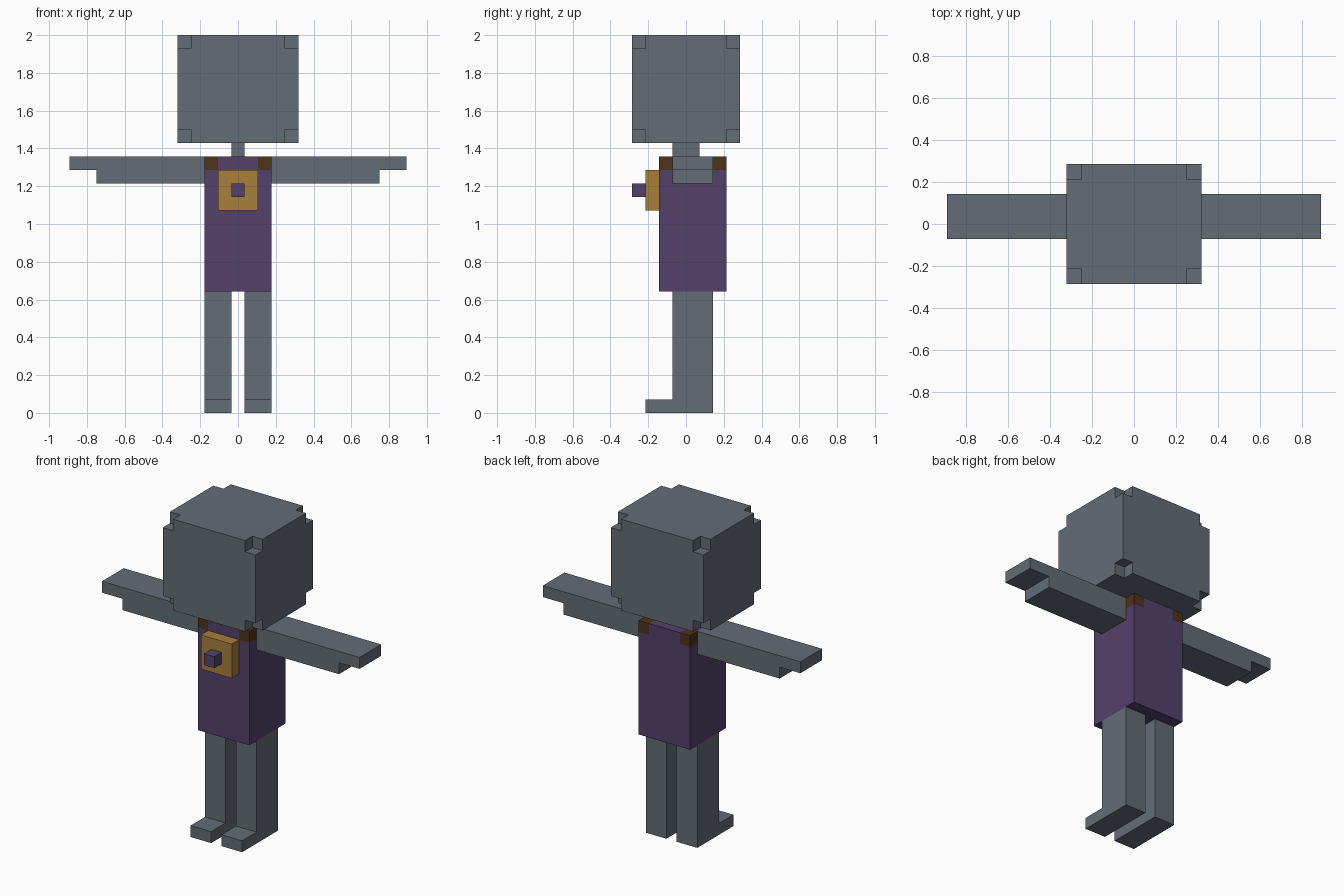
import bpy
import bmesh
import math

cube = bpy.data.objects.get("Cube")
if cube:
    bpy.data.objects.remove(cube, do_unlink=True)

U = 2 / 28  # size of one block; all coordinates below are in blocks


def linear(c):
    c /= 255
    return c / 12.92 if c <= 0.04045 else ((c + 0.055) / 1.055) ** 2.4


def make_material(name, rgb):
    colour = (*[linear(c) for c in rgb], 1)
    mat = bpy.data.materials.new(name)
    mat.use_nodes = True
    mat.diffuse_color = colour
    bsdf = next(n for n in mat.node_tree.nodes if n.type == 'BSDF_PRINCIPLED')
    bsdf.inputs["Base Color"].default_value = colour
    return mat


grey = make_material("slate grey", (100, 108, 117))
purple = make_material("dark purple", (83, 65, 106))
gold = make_material("ochre gold", (167, 126, 59))
brown = make_material("dark brown", (78, 50, 28))


def blocks(name, xs, ys, zs, mats, rule=lambda i, j, k: 0, side=1):
    """Skin a grid of cells cut at xs, ys, zs.
    rule gives each cell's material index, or None for an empty cell."""
    cuts = (xs, ys, zs)
    size = [len(c) - 1 for c in cuts]

    def cell(p):
        if all(0 <= p[a] < size[a] for a in range(3)):
            return rule(*p)
        return None

    bm = bmesh.new()
    for i in range(size[0]):
        for j in range(size[1]):
            for k in range(size[2]):
                p = (i, j, k)
                mat = cell(p)
                if mat is None:
                    continue
                for axis in range(3):
                    b, c = (axis + 1) % 3, (axis + 2) % 3
                    for step in (0, 1):
                        n = list(p)
                        n[axis] += 2 * step - 1
                        if cell(n) is not None:
                            continue
                        corners = []
                        for db, dc in ((0, 0), (1, 0), (1, 1), (0, 1)):
                            q = list(p)
                            q[axis] += step
                            q[b] += db
                            q[c] += dc
                            co = [cuts[a][q[a]] * U for a in range(3)]
                            co[0] *= side
                            corners.append(bm.verts.new(co))
                        if (step == 0) != (side < 0):
                            corners.reverse()
                        bm.faces.new(corners).material_index = mat
    bmesh.ops.remove_doubles(bm, verts=bm.verts, dist=1e-5)
    # Merge flat neighbours of one colour into single faces
    bmesh.ops.dissolve_limit(bm, angle_limit=math.radians(1), verts=bm.verts,
                             edges=bm.edges, delimit={'MATERIAL'})
    mesh = bpy.data.meshes.new(name)
    bm.to_mesh(mesh)
    bm.free()
    for m in mats:
        mesh.materials.append(m)
    obj = bpy.data.objects.new(name, mesh)
    bpy.context.collection.objects.link(obj)
    return obj


# Head with its eight corner blocks missing
blocks("head", (-4.5, -3.5, 3.5, 4.5), (-4, -3, 3, 4), (20, 21, 27, 28), [grey],
       lambda i, j, k: None if 1 not in (i, j, k) else 0)
blocks("neck", (-0.5, 0.5), (-1, 1), (19, 20), [grey])

# Torso with brown shoulder corners
blocks("torso", (-2.5, -1.5, 1.5, 2.5), (-2, -1, 2, 3), (9, 18, 19), [purple, brown],
       lambda i, j, k: 1 if k == 1 and i != 1 and j != 1 else 0)

# Chest plate and its centre stud
blocks("chest_plate", (-1.5, 1.5), (-3, -2), (15, 18), [gold])
blocks("chest_stud", (-0.5, 0.5), (-4, -3), (16, 17), [purple])

# Stepped arms and legs with forward feet
for label, side in (("left", 1), ("right", -1)):
    blocks(label + "_arm", (2.5, 10.5, 12.5), (-1, 2), (17, 18, 19), [grey],
           lambda i, j, k: None if (i, k) == (1, 0) else 0, side)
    blocks(label + "_leg", (0.5, 2.5), (-3, -1, 2), (0, 1, 9), [grey],
           lambda i, j, k: None if (j, k) == (0, 1) else 0, side)
